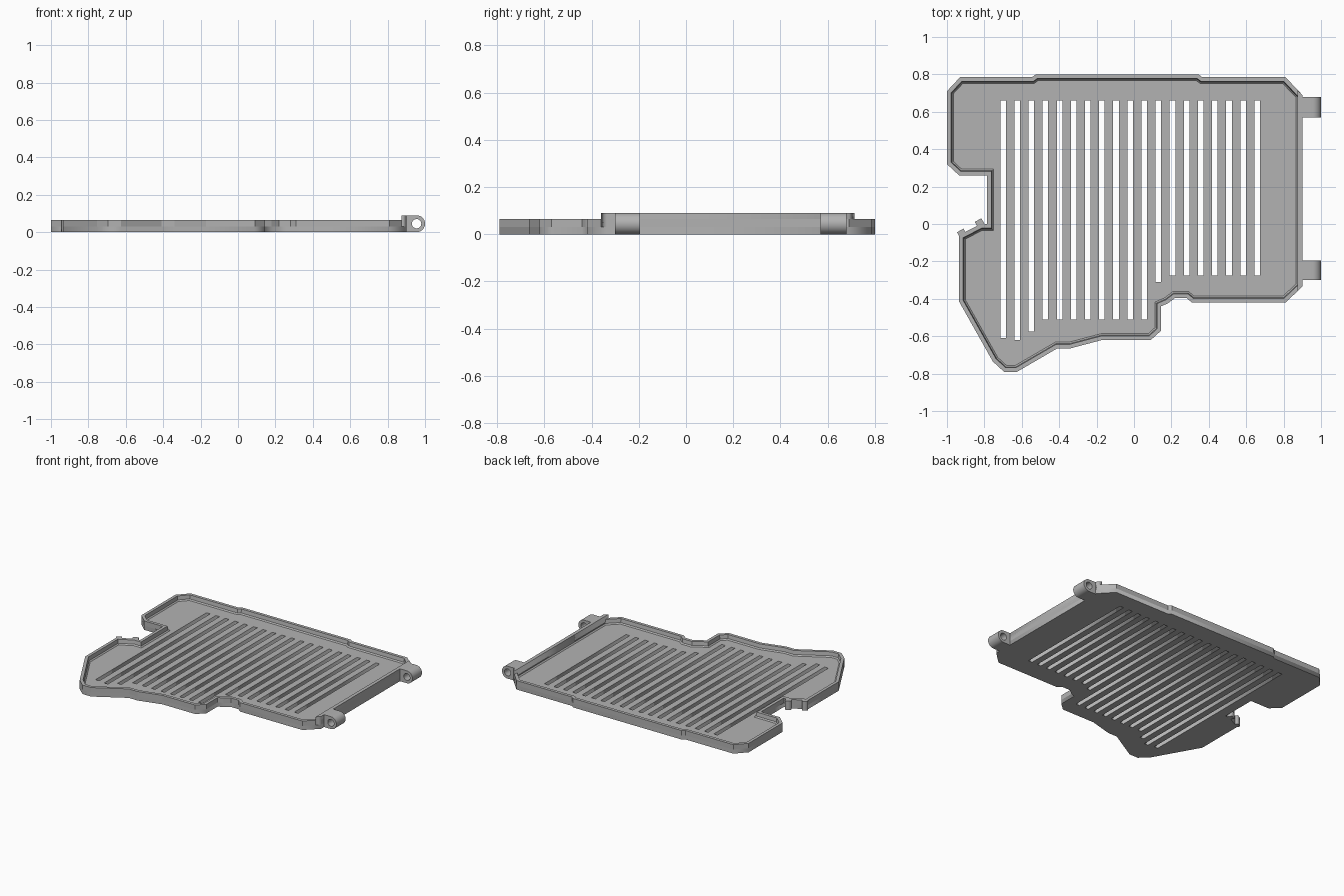
import bpy
import bmesh
from math import cos, sin, pi, radians
from mathutils import Vector, Matrix

cube = bpy.data.objects.get("Cube")
if cube:
    bpy.data.objects.remove(cube, do_unlink=True)

FLOOR, RIM, WALL = 0.03, 0.065, 0.09

grey = bpy.data.materials.new("plain grey")
grey.use_nodes = True
grey.diffuse_color = (0.45, 0.45, 0.45, 1)
grey.node_tree.nodes["Principled BSDF"].inputs["Base Color"].default_value = grey.diffuse_color


def add_object(name, bm, smooth=False):
    """Clean a bmesh and turn it into a grey object."""
    bmesh.ops.remove_doubles(bm, verts=bm.verts, dist=0.0001)
    bmesh.ops.recalc_face_normals(bm, faces=bm.faces)
    mesh = bpy.data.meshes.new(name)
    bm.to_mesh(mesh)
    bm.free()
    mesh.materials.append(grey)
    if smooth:
        mesh.shade_smooth()
        mesh.set_sharp_from_angle(angle=radians(30))
    obj = bpy.data.objects.new(name, mesh)
    bpy.context.collection.objects.link(obj)
    return obj


def prism(name, loops, low, high, turn=None, smooth=False):
    """Extrude a flat outline, with further loops as holes, from low to high."""
    curve = bpy.data.curves.new(name + " profile", "CURVE")
    curve.dimensions = "2D"
    curve.fill_mode = "BOTH"
    curve.extrude = (high - low) / 2
    for loop in loops:
        spline = curve.splines.new("POLY")
        spline.points.add(len(loop) - 1)
        for point, (x, y) in zip(spline.points, loop):
            point.co = (x, y, 0, 1)
        spline.use_cyclic_u = True
    helper = bpy.data.objects.new(name + " helper", curve)
    bpy.context.collection.objects.link(helper)
    graph = bpy.context.evaluated_depsgraph_get()
    mesh = bpy.data.meshes.new_from_object(helper.evaluated_get(graph))
    bm = bmesh.new()
    bm.from_mesh(mesh)
    bpy.data.objects.remove(helper, do_unlink=True)
    bpy.data.curves.remove(curve)
    bpy.data.meshes.remove(mesh)
    bm.transform(Matrix.Translation((0, 0, (low + high) / 2)))
    if turn:
        bm.transform(turn)
    return add_object(name, bm, smooth)


def inset(points, distance):
    """Offset a clockwise outline inwards with mitred corners."""
    result = []
    for i, p in enumerate(points):
        p = Vector(p)
        before = (p - Vector(points[i - 1])).normalized()
        after = (Vector(points[(i + 1) % len(points)]) - p).normalized()
        a, b = Vector((before.y, -before.x)), Vector((after.y, -after.x))
        result.append(p + (a + b) * distance / (1 + a.dot(b)))
    return result


def rectangle(x0, x1, y0, y1):
    return [(x0, y0), (x0, y1), (x1, y1), (x1, y0)]


# Tray outline, clockwise from the back right corner of the model
outline = [
    (-1, .71), (-.93, .785), (-.545, .785), (-.525, .8), (.345, .8), (.365, .785),
    (.81, .785), (.9, .69), (.9, -.335), (.81, -.42), (.31, -.42), (.28, -.395),
    (.22, -.395), (.18, -.425), (.145, -.44), (.145, -.57), (.09, -.62), (-.17, -.62),
    (-.34, -.665), (-.41, -.665), (-.625, -.79), (-.695, -.79), (-.755, -.735),
    (-.935, -.415), (-.935, -.06), (-.82, 0), (-.785, 0), (-.785, .26),
    (-.935, .26), (-1, .32),
]

# Floor with long ventilation slots
slots = []
for i in range(19):
    x = -0.7 + i * 0.0755
    if i < 3:
        front = (-.61, -.62, -.575)[i]
    elif i < 11:
        front = -.51
    else:
        front = -.31 if i == 11 else -.275
    slots.append(rectangle(x - .015, x + .015, front, .66))
prism("slotted_floor", [outline] + slots, 0, FLOOR)

# Rim with a sloped inner face
bm = bmesh.new()
sections = [(0, FLOOR), (0, RIM), (.022, RIM), (.026, FLOOR + .008), (.034, FLOOR)]
rings = [[bm.verts.new((p[0], p[1], z)) for p in inset(outline, d)] for d, z in sections]
for lower, upper in zip(rings, rings[1:]):
    for i in range(len(outline)):
        bm.faces.new((lower[i - 1], lower[i], upper[i], upper[i - 1]))
add_object("rim", bm)

# Taller wall along the hinge side
prism("hinge_wall", [[(.875, -.36), (.875, .715), (.9, .69), (.9, -.335)]], FLOOR, WALL)

# Hinge knuckles: square at the wall, round at the end, with a pin hole
centre, radius = Vector((.955, .045)), .045
knuckle = [(.89, 0), (.89, WALL)]
knuckle += [centre + radius * Vector((cos(a), sin(a)))
            for a in (pi / 2 - pi * k / 16 for k in range(17))]
hole = [centre + .025 * Vector((cos(a), sin(a))) for a in (pi * k / 12 for k in range(24))]
upright = Matrix.Rotation(pi / 2, 4, "X")
for name, y0, y1 in (("front_hinge", -.3, -.195), ("back_hinge", .57, .68)):
    prism(name, [knuckle, hole], -y1, -y0, upright, True)

# Small posts at the ends of the slanted edge beside the notch
for name, x, y in (("outer_post", -.92, -.05), ("inner_post", -.825, .005)):
    turn = Matrix.Translation((x, y, 0)) @ Matrix.Rotation(radians(30), 4, "Z")
    prism(name, [rectangle(-.02, .02, -.018, .018)], 0, RIM, turn)
